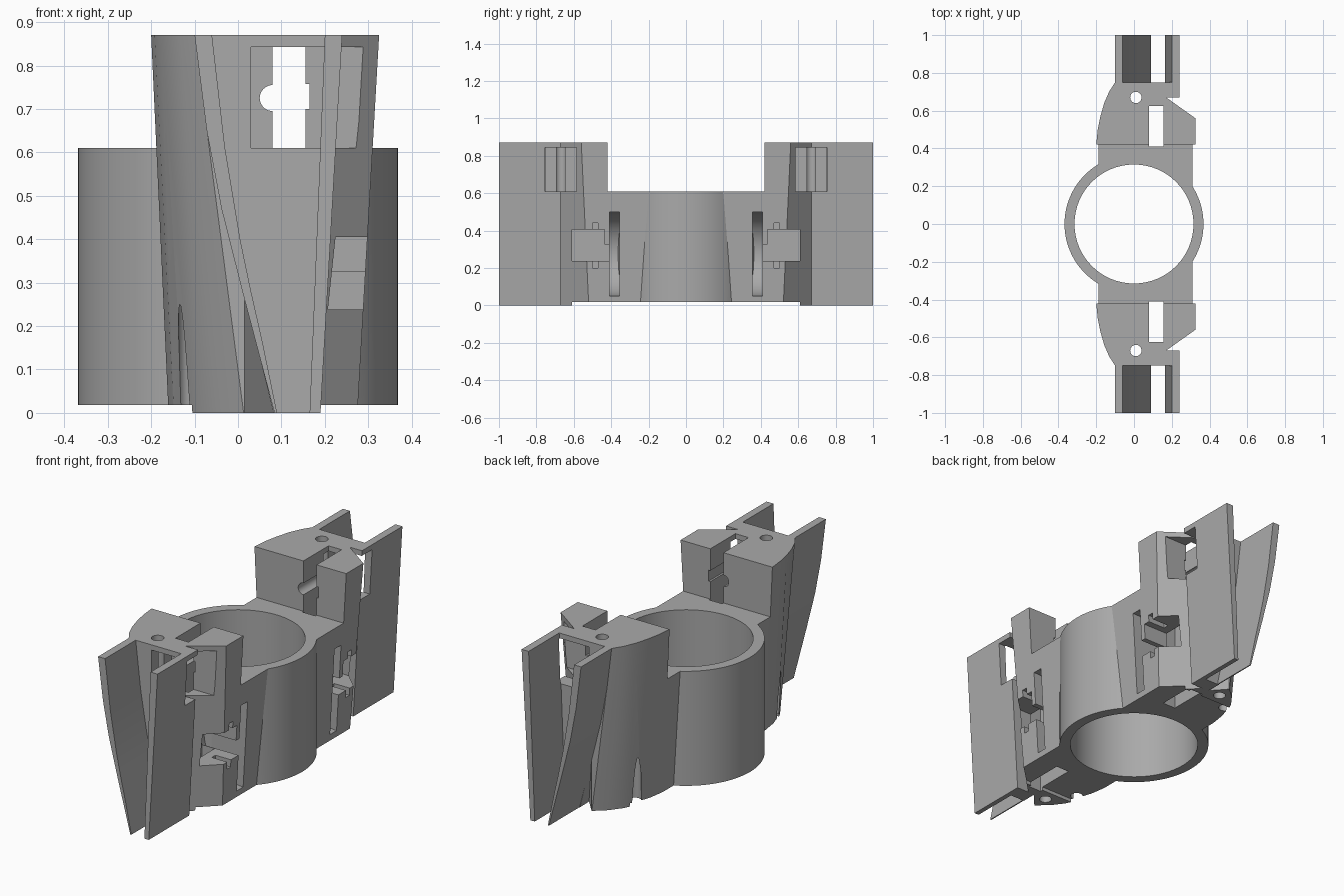
import bpy, bmesh, math
from mathutils import Vector

if "Cube" in bpy.data.objects:
    bpy.data.objects.remove(bpy.data.objects["Cube"], do_unlink=True)

grey = bpy.data.materials.new("plain grey")
grey.use_nodes = True
grey.diffuse_color = (0.4, 0.4, 0.4, 1)
grey.node_tree.nodes["Principled BSDF"].inputs["Base Color"].default_value = (0.4, 0.4, 0.4, 1)

TOP, RIM, BASE = 0.87, 0.61, 0.018


def finish(name, bm):
    bmesh.ops.recalc_face_normals(bm, faces=bm.faces)
    mesh = bpy.data.meshes.new(name)
    bm.to_mesh(mesh)
    bm.free()
    mesh.materials.append(grey)
    obj = bpy.data.objects.new(name, mesh)
    bpy.context.collection.objects.link(obj)
    return obj


def loft(name, first, second):
    """Skin between two outlines of 3D points and cap both ends."""
    bm = bmesh.new()
    a = [bm.verts.new(p) for p in first]
    b = [bm.verts.new(p) for p in second]
    bm.faces.new(a)
    bm.faces.new(b)
    for i in range(len(a)):
        j = (i + 1) % len(a)
        bm.faces.new((a[i], a[j], b[j], b[i]))
    return finish(name, bm)


def box(name, xs, ys, zs):
    ring = [(xs[0], ys[0]), (xs[1], ys[0]), (xs[1], ys[1]), (xs[0], ys[1])]
    return loft(name, [(x, y, zs[0]) for x, y in ring], [(x, y, zs[1]) for x, y in ring])


def rod(name, axis, centre, radius, span, sides=32):
    """Cylinder along y or z; centre gives the other two coordinates."""
    ring = [(centre[0] + radius * math.cos(math.tau * i / sides),
             centre[1] + radius * math.sin(math.tau * i / sides)) for i in range(sides)]
    place = (lambda u, v, w: (u, w, v)) if axis == "y" else (lambda u, v, w: (u, v, w))
    return loft(name, [place(u, v, span[0]) for u, v in ring],
                [place(u, v, span[1]) for u, v in ring])


def along_y(name, profile, near, far):
    return loft(name, [(x, near, z) for x, z in profile], [(x, far, z) for x, z in profile])


def combine(obj, other, operation):
    mod = obj.modifiers.new(operation, "BOOLEAN")
    mod.operation, mod.object, mod.solver = operation, other, "EXACT"
    apply(obj, mod)
    bpy.data.objects.remove(other, do_unlink=True)


def apply(obj, mod):
    bpy.ops.object.select_all(action="DESELECT")
    bpy.context.view_layer.objects.active = obj
    obj.select_set(True)
    bpy.ops.object.modifier_apply(modifier=mod.name)


# Tapered arm: curved outer side, V notch and chamfer on the other
low = [(-.16, .1), (-.16, .42), (-.148, .5), (-.125, .57), (-.09, .64), (-.045, .7), (.013, .75),
       (.19, .75), (.19, .67), (.12, .67), (.275, .52), (.275, .1)]
high = [(-.2, .1), (-.2, .42), (-.192, .5), (-.178, .57), (-.158, .64), (-.132, .7), (-.1, .75),
        (.24, .75), (.24, .67), (.17, .67), (.325, .56), (.325, .1)]
body = loft("bracket_body", [(x, y, 0) for x, y in low], [(x, y, TOP) for x, y in high])

# End fins: one curved and tapering to an edge, one straight
curved = [(.09, 0), (.055, .17), (.03, .28), (.005, .4), (-.03, .61), (-.06, TOP),
          (-.1, TOP), (-.072, .65), (-.038, .47), (.01, .28), (.047, .14), (.084, 0)]
straight = [(.165, 0), (.19, 0), (.24, TOP), (.2, TOP)]
combine(body, along_y("curved_fin", curved, .745, 1), "UNION")
combine(body, along_y("straight_fin", straight, .7, 1), "UNION")

# Notch under the curved fin
bm = bmesh.new()
for p in [(.013, .752, -.01), (.086, .67, -.01), (.084, .752, -.01), (.013, .752, .28)]:
    bm.verts.new(p)
bmesh.ops.convex_hull(bm, input=bm.verts)
combine(body, finish("fin_notch", bm), "DIFFERENCE")

# Step to the rim, raised underside, slots, pockets and holes
cutters = [
    box("upper_step", (-.5, .5), (0, .42), (RIM, 1)),
    box("under_step", (-.5, .5), (0, .61), (-.1, BASE)),
    box("cable_slot", (.08, .155), (.41, .625), (-.1, 1)),
    box("upper_pocket", (.03, .5), (.585, .755), (RIM, .843)),
    box("upper_notch", (.15, .165), (.4, .6), (.7, .757)),
    rod("upper_channel", "y", (.08, .725), .03, (.4, .6)),
    box("lower_pocket", (.08, .5), (.435, .61), (.238, .405)),
    box("lower_inlet", (.08, .5), (.4, .437), (.238, .325)),
    box("lower_rib_slot", (.2, .5), (.47, .5), (.2, .44)),
    rod("wheel_slot", "y", (.285, .275), .225, (.355, .408), 64),
    rod("screw_hole", "z", (.01, .67), .03, (-.1, 1)),
    rod("side_groove", "z", (-.107, .57), .03, (-.1, .5)),
]
for cutter in cutters:
    combine(body, cutter, "DIFFERENCE")

# Second arm, then the central ring and its bore
mirror = body.modifiers.new("both_arms", "MIRROR")
mirror.use_axis = (False, True, False)
apply(body, mirror)
combine(body, rod("ring", "z", (0, 0), .368, (BASE, RIM), 96), "UNION")
combine(body, rod("bore", "z", (0, 0), .315, (-.1, 1), 96), "DIFFERENCE")

bpy.ops.object.select_all(action="DESELECT")
bpy.context.view_layer.objects.active = body
body.select_set(True)
bpy.ops.object.shade_smooth_by_angle(angle=math.radians(25))
